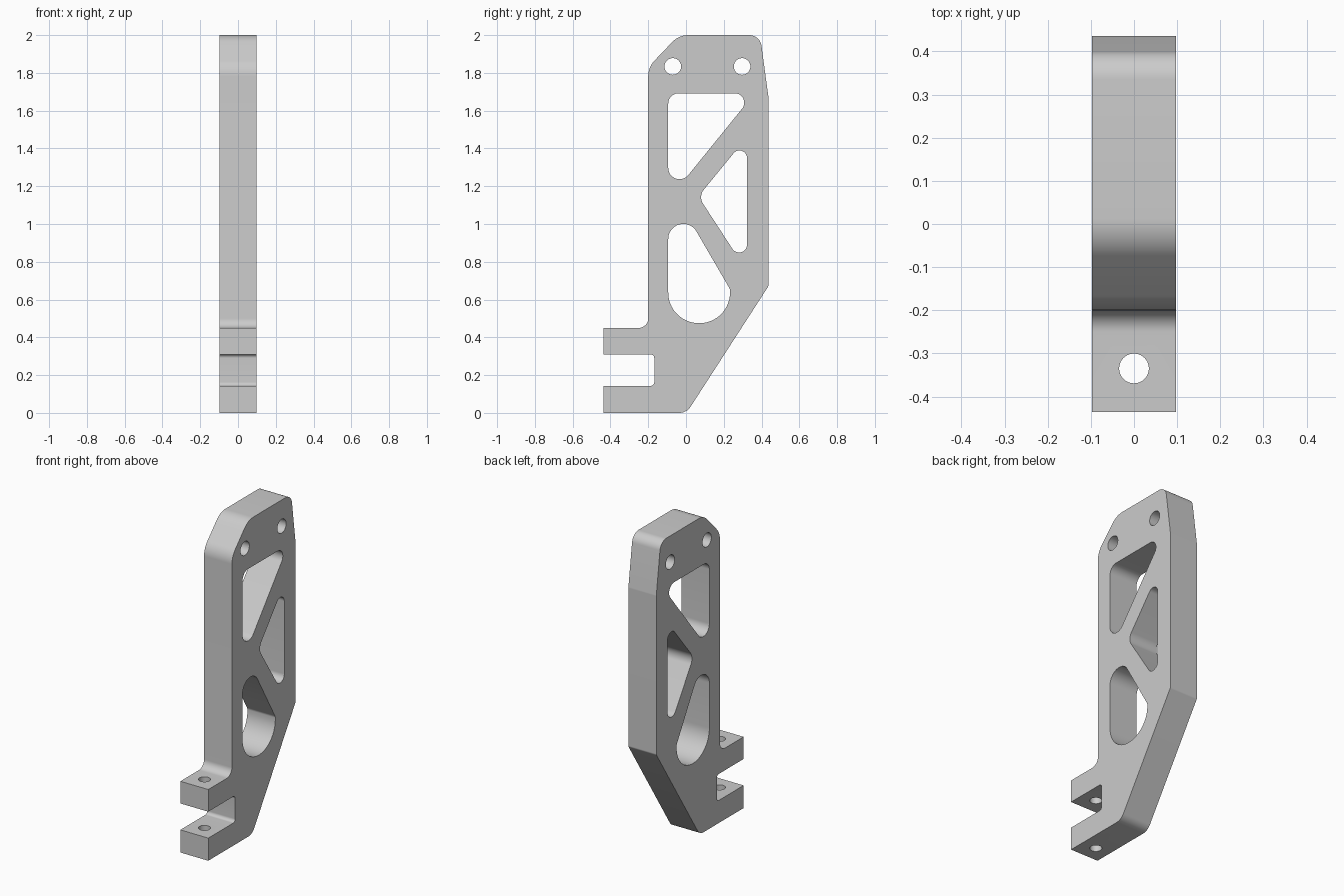
import bpy, bmesh, math
from mathutils import Vector, Matrix

cube = bpy.data.objects.get("Cube")
if cube:
    bpy.data.objects.remove(cube, do_unlink=True)

HALF = 0.0975  # half the plate thickness

metal = bpy.data.materials.new("plain grey")
metal.use_nodes = True
GREY = (0.6, 0.6, 0.6, 1)
metal.diffuse_color = GREY
metal.node_tree.nodes["Principled BSDF"].inputs["Base Color"].default_value = GREY


def rounded(corners, steps=12):
    """Turn (y, z, radius) corners into an outline with arc fillets."""
    out = []
    for i, (y, z, r) in enumerate(corners):
        p = Vector((y, z))
        if r == 0:
            out.append(p)
            continue
        a = (Vector(corners[i - 1][:2]) - p).normalized()
        b = (Vector(corners[(i + 1) % len(corners)][:2]) - p).normalized()
        half = a.angle(b) / 2
        centre = p + (a + b).normalized() * r / math.sin(half)
        start = p + a * r / math.tan(half) - centre
        sweep = math.pi - 2 * half
        if a.x * b.y - a.y * b.x > 0:
            sweep = -sweep
        for k in range(steps + 1):
            out.append(centre + Matrix.Rotation(sweep * k / steps, 2) @ start)
    return out


def prism(name, outline, half):
    """Extrude a side outline across x."""
    bm = bmesh.new()
    face = bm.faces.new([bm.verts.new((-half, p.x, p.y)) for p in outline])
    ext = bmesh.ops.extrude_face_region(bm, geom=[face])
    verts = [g for g in ext["geom"] if isinstance(g, bmesh.types.BMVert)]
    bmesh.ops.translate(bm, vec=(2 * half, 0, 0), verts=verts)
    bmesh.ops.recalc_face_normals(bm, faces=bm.faces)
    mesh = bpy.data.meshes.new(name)
    bm.to_mesh(mesh)
    bm.free()
    obj = bpy.data.objects.new(name, mesh)
    bpy.context.collection.objects.link(obj)
    mesh.materials.append(metal)
    return obj


def cut(target, cutter):
    mod = target.modifiers.new("cut", "BOOLEAN")
    mod.operation, mod.solver, mod.object = "DIFFERENCE", "EXACT", cutter
    bpy.context.view_layer.objects.active = target
    bpy.ops.object.modifier_apply(modifier=mod.name)
    bpy.data.objects.remove(cutter, do_unlink=True)


def circle(y, z, r, n=40):
    return [Vector((y + r * math.cos(t), z + r * math.sin(t)))
            for t in (2 * math.pi * k / n for k in range(n))]


# Plate with the two clevis lugs at its foot
bracket = prism("bracket_plate", rounded([
    (-0.436, 0, 0), (0.003, 0, 0.07), (0.436, 0.67, 0.02), (0.436, 1.675, 0.05),
    (0.392, 2, 0.065), (-0.038, 2, 0.12), (-0.2, 1.83, 0.12), (-0.2, 0.45, 0.05),
    (-0.436, 0.45, 0), (-0.436, 0.31, 0), (-0.168, 0.31, 0.02),
    (-0.168, 0.143, 0.02), (-0.436, 0.143, 0)]), HALF)

# Lightening windows
windows = [
    [(-0.094, 1.692, 0.055), (-0.094, 1.128, 0.06), (0.363, 1.692, 0.05)],
    [(0.323, 1.461, 0.04), (0.065, 1.146, 0.064), (0.323, 0.75, 0.042)],
    [(-0.094, 0.475, 0.162), (0.233, 0.475, 0.162), (0.233, 0.655, 0.03),
     (-0.094, 1.217, 0.08)],
]
for corners in windows:
    cut(bracket, prism("window_cutter", rounded(corners, 20), 0.2))

# Bolt holes across the top
for y in (-0.07, 0.297):
    cut(bracket, prism("bolt_cutter", circle(y, 1.834, 0.044), 0.2))

# Vertical pin hole through both lugs
pin = prism("pin_cutter", circle(-0.335, 0, 0.0345), 0.6)
pin.data.transform(Matrix.Rotation(math.pi / 2, 4, "Y"))
cut(bracket, pin)

bpy.ops.object.select_all(action="DESELECT")
bracket.select_set(True)
bpy.context.view_layer.objects.active = bracket
bpy.ops.object.shade_smooth_by_angle(angle=math.radians(25))
